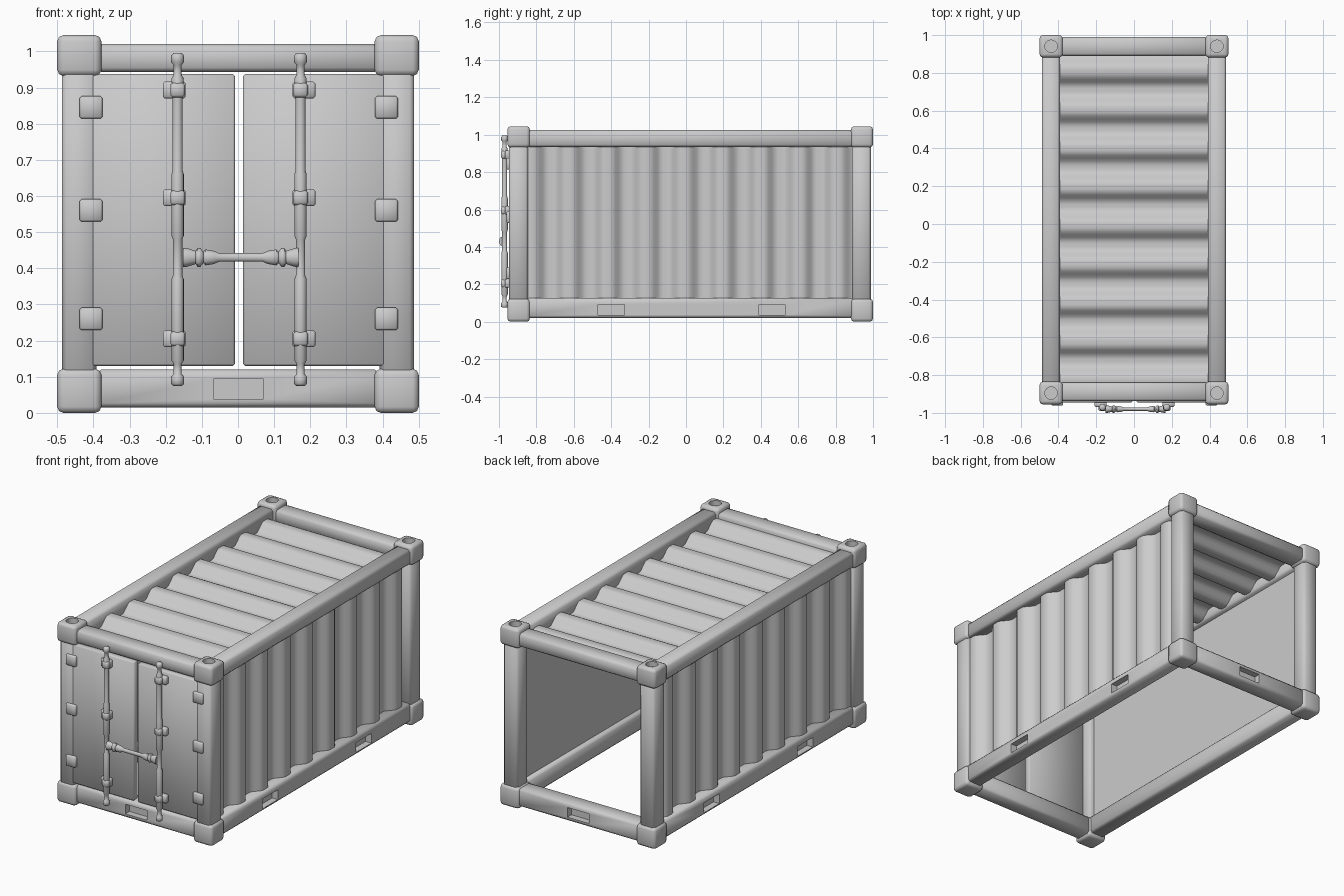
import bpy, bmesh
from math import sin, cos, pi, radians

if "Cube" in bpy.data.objects:
    bpy.data.objects.remove(bpy.data.objects["Cube"])


def finish(name, bm, angle=60):
    bmesh.ops.recalc_face_normals(bm, faces=bm.faces)
    me = bpy.data.meshes.new(name)
    bm.to_mesh(me)
    bm.free()
    ob = bpy.data.objects.new(name, me)
    bpy.context.collection.objects.link(ob)
    shade(ob, angle)
    return ob


def shade(ob, angle=60):
    bpy.ops.object.select_all(action='DESELECT')
    ob.select_set(True)
    bpy.context.view_layer.objects.active = ob
    bpy.ops.object.shade_smooth_by_angle(angle=radians(angle))


def box(name, x, y, z, bevel=0.012, segments=1):
    """Chamfered box from (min, max) ranges."""
    bm = bmesh.new()
    bmesh.ops.create_cube(bm, size=1)
    for v in bm.verts:
        for i, r in enumerate((x, y, z)):
            v.co[i] = r[0] if v.co[i] < 0 else r[1]
    if bevel:
        bmesh.ops.bevel(bm, geom=bm.edges[:], offset=bevel, segments=segments,
                        profile=0.5, affect='EDGES')
    return finish(name, bm)


def lathe(name, profile, center, axis='Z', sides=16, stretch=1.0):
    """Spin (position, radius) pairs about an axis."""
    bm = bmesh.new()
    rings = []
    for t, r in profile:
        ring = []
        for i in range(sides):
            a = 2 * pi * i / sides
            p = (r * cos(a), r * sin(a), t) if axis == 'Z' else (t, r * cos(a), r * sin(a) * stretch)
            ring.append(bm.verts.new([p[k] + center[k] for k in range(3)]))
        rings.append(ring)
    for a, b in zip(rings, rings[1:]):
        for i in range(sides):
            j = (i + 1) % sides
            bm.faces.new((a[i], a[j], b[j], b[i]))
    bm.faces.new(rings[0])
    bm.faces.new(rings[-1])
    return finish(name, bm, 50)


def cut(ob, cutter):
    m = ob.modifiers.new("cut", 'BOOLEAN')
    m.operation = 'DIFFERENCE'
    m.solver = 'EXACT'
    m.object = cutter
    bpy.context.view_layer.objects.active = ob
    bpy.ops.object.modifier_apply(modifier=m.name)
    bpy.data.objects.remove(cutter)
    shade(ob)


def wave(y):
    """Rounded trapezoid corrugation, -1 to 1."""
    return max(-1, min(1, 1.35 * sin(2 * pi * (y - 0.555) / 0.205)))


N = 110
YS = [-0.86 + 1.77 * i / N for i in range(N + 1)]

# Corner castings, the top ones with a round socket
for sx in (-1, 1):
    xr = sorted((sx * 0.378, sx * 0.5))
    for yname, yr in (("front", (-0.955, -0.835)), ("back", (0.882, 1.0))):
        box("corner_casting_bottom_" + yname, xr, yr, (0, 0.122), 0.017, 2)
        top = box("corner_casting_top_" + yname, xr, yr, (0.932, 1.045), 0.017, 2)
        cut(top, lathe("socket_cutter", [(-0.03, 0.033), (0.03, 0.033)],
                       (sx * 0.439, sum(yr) / 2, 1.045)))

# Corner posts and long side rails
for sx in (-1, 1):
    xr = sorted((sx * 0.392, sx * 0.487))
    box("front_post", xr, (-0.947, -0.845), (0.1, 0.95))
    box("back_post", xr, (0.887, 0.988), (0.1, 0.95))
    box("top_side_rail", xr, (-0.85, 0.9), (0.935, 1.025))
    rail = box("bottom_side_rail", xr, (-0.85, 0.9), (0.02, 0.128))
    for y in (-0.40, 0.46):
        cut(rail, box("pocket_cutter", sorted((sx * 0.45, sx * 0.55)),
                      (y - 0.07, y + 0.07), (0.037, 0.093), 0))

# End rails, the lower ones with a pocket
for name, y0, y1, out in (("front", -0.938, -0.838, -1), ("back", 0.89, 0.99, 1)):
    box(name + "_top_rail", (-0.39, 0.39), (y0, y1), (0.943, 1.02))
    rail = box(name + "_bottom_rail", (-0.39, 0.39), (y0, y1), (0.015, 0.12))
    face = y0 if out < 0 else y1
    cut(rail, box("pocket_cutter", (-0.068, 0.07), (face - 0.037, face + 0.037),
                  (0.038, 0.094), 0))

# Side walls: corrugated outside, flat inside
for sx in (-1, 1):
    bm = bmesh.new()
    outline = [(sx * (0.447 + 0.022 * wave(y)), y) for y in YS]
    outline += [(sx * 0.422, YS[-1]), (sx * 0.422, YS[0])]
    low = [bm.verts.new((x, y, 0.12)) for x, y in outline]
    high = [bm.verts.new((x, y, 0.945)) for x, y in outline]
    for i in range(len(low)):
        j = (i + 1) % len(low)
        bm.faces.new((low[i], low[j], high[j], high[i]))
    bm.faces.new(low)
    bm.faces.new(high)
    finish("side_wall", bm, 50)

# Corrugated roof sheet
bm = bmesh.new()
rows = [[bm.verts.new((x, y, 0.968 + 0.024 * wave(y))) for x in (-0.42, 0.42)] for y in YS]
for a, b in zip(rows, rows[1:]):
    bm.faces.new((a[0], a[1], b[1], b[0]))
finish("roof", bm, 50)

# Doors with hinges, lock bars and bar brackets
bar_profile = [(0.075, 0.012), (0.08, 0.018), (0.1, 0.018), (0.108, 0.011), (0.135, 0.011),
               (0.145, 0.017), (0.37, 0.017), (0.38, 0.013), (0.48, 0.013), (0.49, 0.017),
               (0.66, 0.017), (0.67, 0.014), (0.88, 0.014), (0.925, 0.017), (0.935, 0.011),
               (0.962, 0.011), (0.97, 0.018), (0.988, 0.018), (0.995, 0.012)]
CX = 0.003
for sx in (-1, 1):
    def xr(a, b):
        return sorted((CX + sx * a, CX + sx * b))
    box("door", xr(0.011, 0.408), (-0.945, -0.905), (0.13, 0.937), 0.006)
    for z in (0.26, 0.56, 0.845):
        box("hinge", xr(0.376, 0.439) if sx > 0 else (-0.438, -0.375),
            (-0.96, -0.93), (z - 0.031, z + 0.031), 0.005)
    lathe("lock_bar", bar_profile, (CX + sx * 0.17, -0.97, 0))
    for z in (0.205, 0.595, 0.893):
        box("bar_bracket", xr(0.148, 0.211), (-0.968, -0.94), (z - 0.023, z + 0.023), 0.005)
        box("bar_clamp", xr(0.15, 0.19), (-0.99, -0.95), (z - 0.02, z + 0.02), 0.006)

# Door handle joining both bars
half = [(0.06, 0.009), (0.075, 0.014), (0.098, 0.017), (0.104, 0.012), (0.112, 0.02),
        (0.12, 0.02), (0.125, 0.014), (0.15, 0.02), (0.16, 0.02)]
handle = [(-t, r) for t, r in reversed(half)] + half
lathe("door_handle", handle, (CX + 0.005, -0.98, 0.43), 'X', 12, 1.3)
